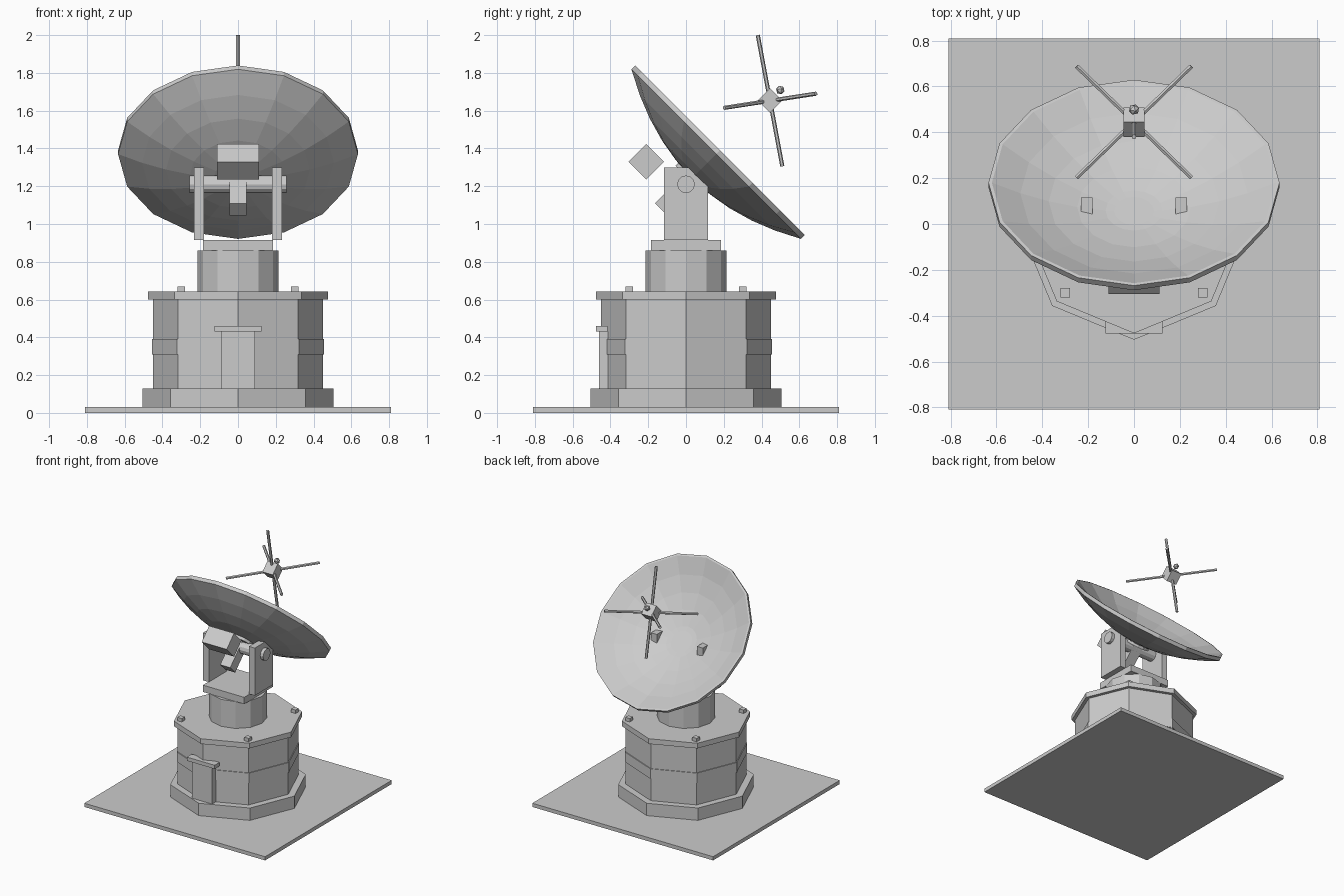
import bpy, bmesh
from math import pi
from mathutils import Matrix, Vector

if "Cube" in bpy.data.objects:
    bpy.data.objects.remove(bpy.data.objects["Cube"])

# Frame of the tilted antenna: origin at the pivot axle, local z along the dish axis
TILT = Matrix.Translation((0, 0, 1.21)) @ Matrix.Rotation(-pi / 4, 4, 'X')
WORLD = Matrix.Identity(4)


def finish(name, bm, matrix=WORLD):
    bmesh.ops.recalc_face_normals(bm, faces=bm.faces)
    mesh = bpy.data.meshes.new(name)
    bm.to_mesh(mesh)
    bm.free()
    ob = bpy.data.objects.new(name, mesh)
    bpy.context.collection.objects.link(ob)
    ob.matrix_world = matrix
    return ob


def box(name, x, y, z, frame=WORLD):
    """Box from (min, max) ranges on each axis."""
    bm = bmesh.new()
    size = [b - a for a, b in (x, y, z)]
    mid = [(a + b) / 2 for a, b in (x, y, z)]
    bmesh.ops.create_cube(bm, size=1, matrix=Matrix.Translation(mid) @ Matrix.Diagonal((*size, 1)))
    return finish(name, bm, frame)


def prism(name, r, z0, z1, sides, frame=WORLD):
    """Upright prism with a corner on each axis."""
    bm = bmesh.new()
    bmesh.ops.create_cone(bm, cap_ends=True, segments=sides, radius1=r, radius2=r, depth=z1 - z0,
                          matrix=Matrix.Translation((0, 0, (z0 + z1) / 2)))
    return finish(name, bm, frame)


def rod(name, a, b, r, sides):
    """Cylinder between two points."""
    a, b = Vector(a), Vector(b)
    turn = (b - a).to_track_quat('Z', 'Y').to_matrix().to_4x4()
    h = (b - a).length / 2
    return prism(name, r, -h, h, sides, Matrix.Translation((a + b) / 2) @ turn)


# Ground slab and octagonal base building
box("ground_slab", (-.81, .81), (-.81, .81), (0, .03))
prism("plinth", .505, .03, .13, 8)
prism("base_body", .45, .13, .60, 8)
prism("base_belt", .456, .31, .39, 8)
prism("base_roof", .477, .60, .642, 8)

# Door and canopy
box("door", (-.09, .09), (-.46, -.40), (.13, .43))
box("door_canopy", (-.125, .125), (-.477, -.415), (.43, .46))

# Roof bolts at the four corners
for sx in (-1, 1):
    for sy in (-1, 1):
        x, y = .30 * sx, .30 * sy
        box("roof_bolt", (x - .02, x + .02), (y - .02, y + .02), (.642, .67))

# Turret, deck and yoke
prism("turret", .215, .642, .86, 12)
box("turret_deck", (-.185, .185), (-.185, .185), (.86, .915))
for s in (-1, 1):
    box("yoke_arm", sorted((.18 * s, .232 * s)), (-.116, .116), (.915, 1.30))
rod("axle", (-.258, 0, 1.21), (.258, 0, 1.21), .047, 12)

# Dish: closed parabolic profile spun into 16 flat-sided segments
R, RINGS = .635, 5
outer = [(R * i / RINGS, .045 + .45 * (R * i / RINGS) ** 2) for i in range(RINGS + 1)]
inner = [(.62 * i / RINGS, .076 + .465 * (.62 * i / RINGS) ** 2) for i in range(RINGS, -1, -1)]
profile = outer + [(R, .255)] + inner
bm = bmesh.new()
verts = [bm.verts.new((r, 0, z)) for r, z in profile]
edges = [bm.edges.new(pair) for pair in zip(verts, verts[1:])]
bmesh.ops.spin(bm, geom=verts + edges, cent=(0, 0, 0), axis=(0, 0, 1), angle=2 * pi, steps=16)
bmesh.ops.remove_doubles(bm, verts=bm.verts, dist=.0005)
finish("dish", bm, TILT)

# Hub, rear beam and counterweight behind the dish
prism("dish_hub", .108, .03, .081, 16, TILT)
box("rear_beam", (-.045, .045), (-.045, .045), (-.187, .05), TILT)
box("counterweight", (-.112, .112), (-.30, -.166), (-.131, .003), TILT)

# Feed box with its tip and crossed rods
box("feed_box", (-.046, .046), (-.046, .046), (.582, .674), TILT)
bm = bmesh.new()
bmesh.ops.create_icosphere(bm, subdivisions=1, radius=.024, matrix=Matrix.Translation((0, 0, .706)))
finish("feed_tip", bm, TILT)
rod("feed_rod_upright", (0, .38, 2.0), (0, .51, 1.305), .011, 6)
for s in (-1, 1):
    rod("feed_rod_cross", (.25 * s, .688, 1.69), (-.25 * s, .203, 1.615), .011, 6)
